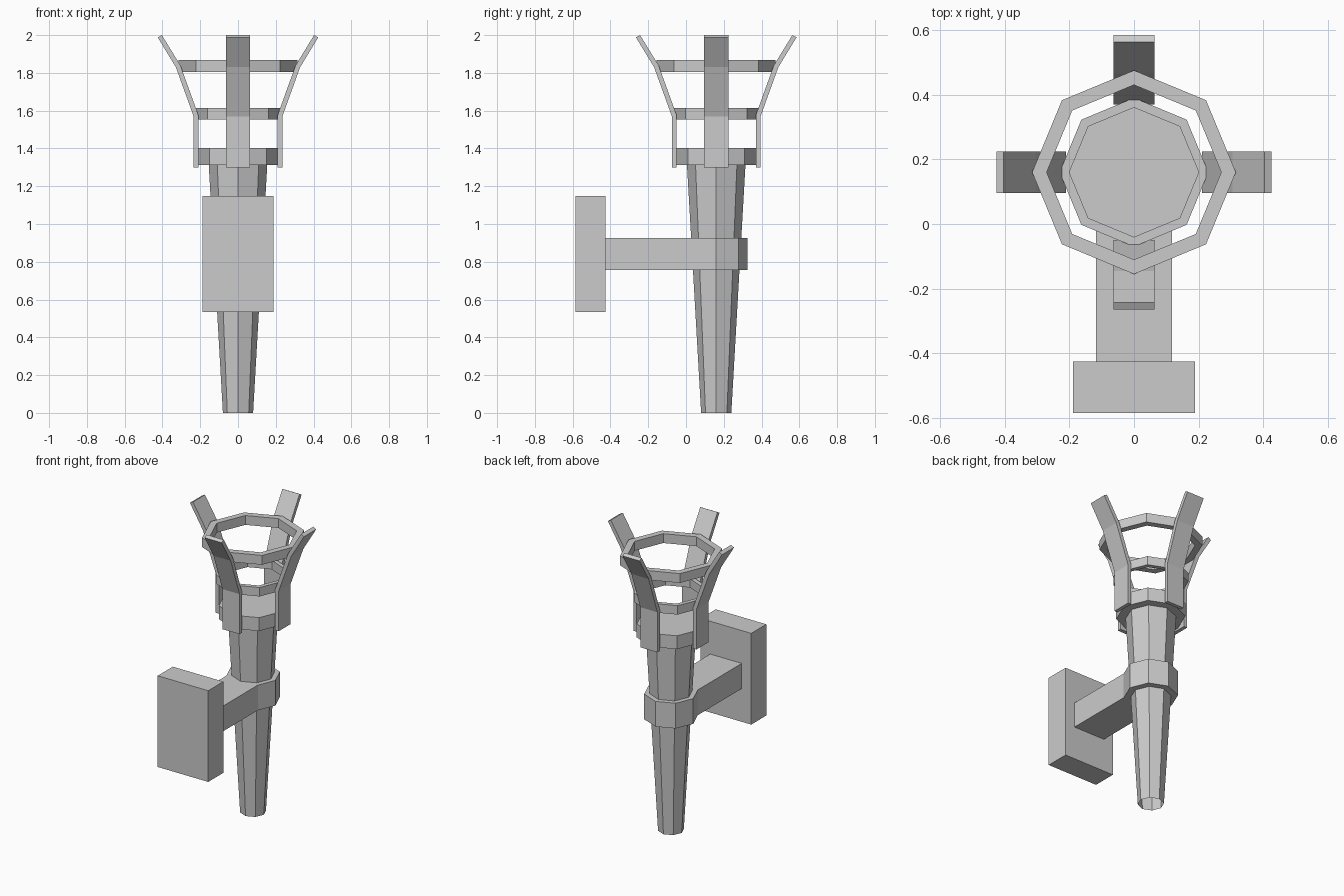
import bpy, bmesh
from math import cos, sin, pi
from mathutils import Matrix, Vector

if "Cube" in bpy.data.objects:
    bpy.data.objects.remove(bpy.data.objects["Cube"])

CY = 0.16  # torch axis sits at x = 0, y = CY


def finish(name, bm):
    me = bpy.data.meshes.new(name)
    bm.to_mesh(me)
    bm.free()
    ob = bpy.data.objects.new(name, me)
    bpy.context.collection.objects.link(ob)
    return ob


def octagon(r, z):
    return [(r * cos(i * pi / 4), CY + r * sin(i * pi / 4), z) for i in range(8)]


def extrude(name, points, offset):
    """Solid from a flat outline pushed along an offset."""
    bm = bmesh.new()
    face = bm.faces.new([bm.verts.new(p) for p in points])
    new = bmesh.ops.extrude_face_region(bm, geom=[face], use_keep_orig=True)["geom"]
    bmesh.ops.translate(bm, vec=offset, verts=[v for v in new if isinstance(v, bmesh.types.BMVert)])
    bmesh.ops.recalc_face_normals(bm, faces=bm.faces)
    return finish(name, bm)


def lathe(name, profile, closed):
    """Eight-sided skin through (radius, z) points; closed joins last to first."""
    bm = bmesh.new()
    loops = [[bm.verts.new(p) for p in octagon(r, z)] for r, z in profile]
    pairs = list(zip(loops, loops[1:]))
    if closed:
        pairs.append((loops[-1], loops[0]))
    for a, b in pairs:
        for i in range(8):
            j = (i + 1) % 8
            bm.faces.new((a[i], a[j], b[j], b[i]))
    if closed:
        bmesh.ops.recalc_face_normals(bm, faces=bm.faces)
    return finish(name, bm)


# Tapered handle, open at the bottom
lathe("handle", [(0.08, 0), (0.155, 1.315)], False)

# Solid cap on the handle
extrude("handle_cap", octagon(0.212, 1.312), (0, 0, 0.09))

# Basket hoops
for name, ro, ri, z0, z1 in (("lower_hoop", 0.23, 0.2, 1.553, 1.613),
                             ("upper_hoop", 0.315, 0.27, 1.805, 1.868)):
    lathe(name, [(ro, z0), (ro, z1), (ri, z1), (ri, z0)], True)

# Four flared basket slats
slat = [(0.21, 1.30), (0.235, 1.30), (0.235, 1.57), (0.329, 1.83),
        (0.425, 1.988), (0.403, 2.0), (0.305, 1.84), (0.21, 1.577)]
for k in range(4):
    ob = extrude("basket_slat", [(r, -0.064, z) for r, z in slat], (0, 0.128, 0))
    ob.data.transform(Matrix.Translation((0, CY, 0)) @ Matrix.Rotation(k * pi / 2, 4, 'Z'))

# Wall arm ending in an octagonal collar
R, s, back = 0.166, 0.166 * cos(pi / 4), -0.43
collar = [p for i, p in enumerate(octagon(R, 0.757)) if i != 6]
outline = collar[:6] + [(-s, back, 0.757), (s, back, 0.757)] + collar[6:]
extrude("wall_arm", outline, (0, 0, 0.17))

# Wall plate
extrude("wall_plate", [(-0.188, -0.585, 0.534), (0.188, -0.585, 0.534),
                       (0.188, -0.425, 0.534), (-0.188, -0.425, 0.534)], (0, 0, 0.614))
